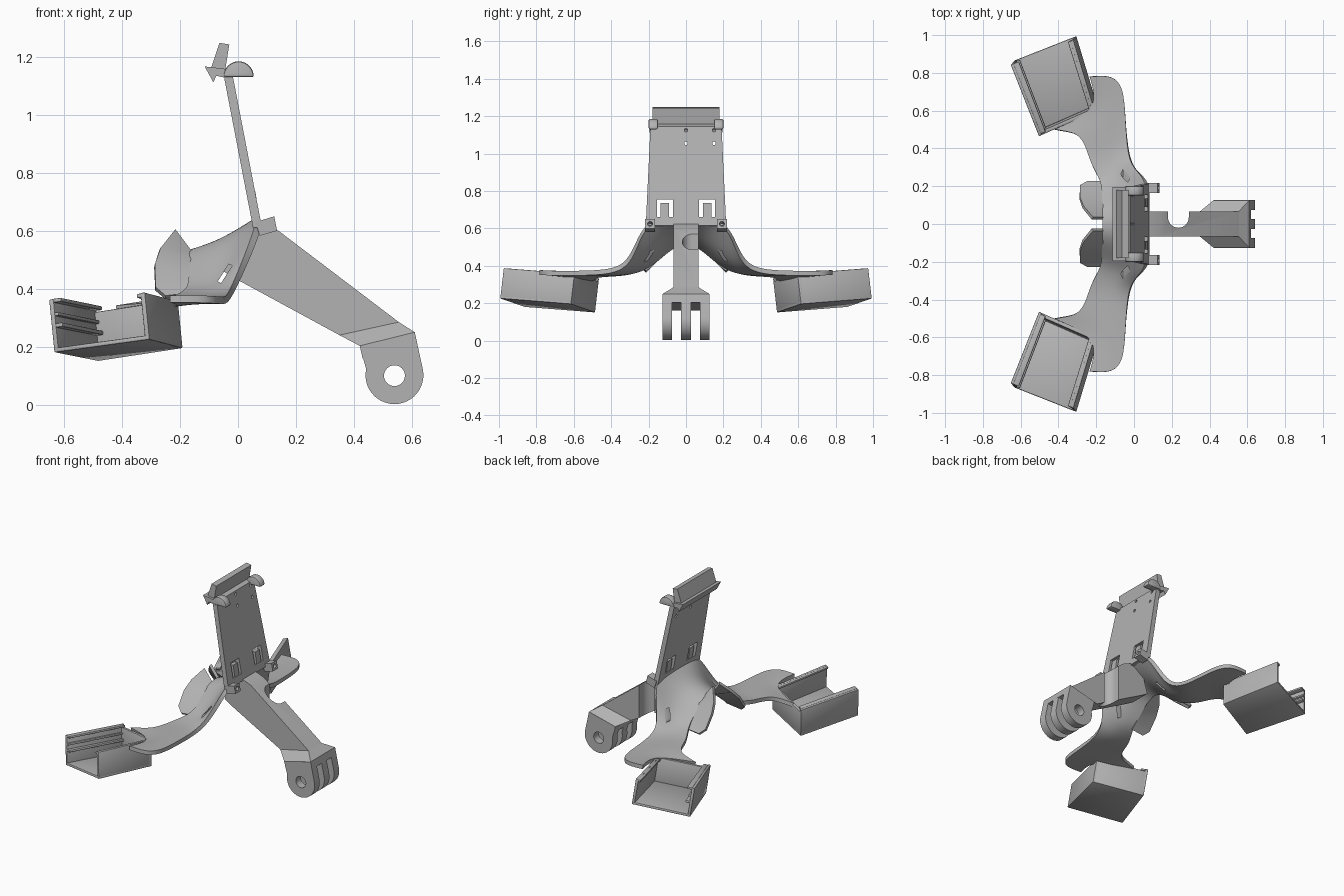
import bpy, bmesh, math
from mathutils import Vector, Matrix

old = bpy.data.objects.get("Cube")
if old:
    bpy.data.objects.remove(old)

grey = bpy.data.materials.new("plain_grey")
grey.use_nodes = True
grey.diffuse_color = (0.45, 0.45, 0.45, 1)
grey.node_tree.nodes["Principled BSDF"].inputs["Base Color"].default_value = (0.45, 0.45, 0.45, 1)


def make(name, bm):
    bmesh.ops.recalc_face_normals(bm, faces=bm.faces[:])
    mesh = bpy.data.meshes.new(name)
    bm.to_mesh(mesh)
    bm.free()
    mesh.materials.append(grey)
    ob = bpy.data.objects.new(name, mesh)
    bpy.context.collection.objects.link(ob)
    return ob


def mod(ob, kind, **settings):
    m = ob.modifiers.new(kind.title(), kind)
    for key, value in settings.items():
        setattr(m, key, value)


def mirror(ob):
    mod(ob, 'MIRROR', use_axis=(False, True, False))


def finish(ob, cutters=()):
    # Cut, bake the modifiers and shade
    for c in cutters:
        c.hide_render = True
        mod(ob, 'BOOLEAN', operation='DIFFERENCE', object=c, solver='EXACT')
    bpy.context.view_layer.update()
    dg = bpy.context.evaluated_depsgraph_get()
    mesh = bpy.data.meshes.new_from_object(ob.evaluated_get(dg))
    ob.modifiers.clear()
    ob.data = mesh
    for c in cutters:
        bpy.data.objects.remove(c)
    bpy.ops.object.select_all(action='DESELECT')
    ob.select_set(True)
    bpy.context.view_layer.objects.active = ob
    bpy.ops.object.shade_smooth_by_angle(angle=math.radians(30))


def loft(bm, a, b):
    # Closed solid between two matching outlines
    va = [bm.verts.new(p) for p in a]
    vb = [bm.verts.new(p) for p in b]
    bm.faces.new(va)
    bm.faces.new(vb)
    for i in range(len(va)):
        j = (i + 1) % len(va)
        bm.faces.new((va[i], va[j], vb[j], vb[i]))


def slab(bm, outline, y0, y1):
    # Side outline (x, z) extruded across y
    loft(bm, [(x, y0, z) for x, z in outline], [(x, y1, z) for x, z in outline])


def prism(name, outline, y0, y1):
    bm = bmesh.new()
    slab(bm, outline, y0, y1)
    return make(name, bm)


def cylinder(name, centre, radius, depth, axis):
    bm = bmesh.new()
    turn = Vector((0, 0, 1)).rotation_difference(Vector(axis)).to_matrix().to_4x4()
    bmesh.ops.create_cone(bm, cap_ends=True, segments=32, radius1=radius, radius2=radius,
                          depth=depth, matrix=Matrix.Translation(centre) @ turn)
    return make(name, bm)


def box(name, x0, x1, y0, y1, z0, z1):
    return prism(name, [(x0, z0), (x1, z0), (x1, z1), (x0, z1)], y0, y1)


# Support arm with a side notch
arm = prism("support_arm", [(-.05, .46), (0, .43), (.35, .24), (.555, .285), (.14, .60),
                            (.06, .63), (-.02, .56)], -.067, .067)
finish(arm, [cylinder("notch_round", (.235, .035, .5), .055, 1, (0, 0, 1)),
             box("notch_open", .18, .29, .036, .2, .1, .9)])

# Flared end of the arm and the solid root of the prongs
low, high = [(.35, .24), (.555, .285)], [(.42, .203), (.61, .25)]
bm = bmesh.new()


def bar(line, w):
    (x0, z0), (x1, z1) = line
    return [(x0, -w, z0), (x1, -w, z1), (x1, w, z1), (x0, w, z0)]


loft(bm, bar(low, .067), bar(high, .125))
slab(bm, [(.42, .203), (.61, .25), (.62, .205), (.43, .16)], -.125, .125)
finish(make("arm_flare", bm))

# Three hinge prongs with a through hole
arc = [(.54 + .1 * math.cos(t), .102 + .1 * math.sin(t))
       for t in [math.radians(12 - 204 * i / 24) for i in range(25)]]
bm = bmesh.new()
for y in (-.1, 0, .1):
    slab(bm, high + arc, y - .026, y + .026)
finish(make("hinge_prongs", bm), [cylinder("hinge_hole", (.54, 0, .1), .036, 1, (0, 1, 0))])

# Back plate with clip windows and pin holes
bm = bmesh.new()
loft(bm, [(.052, -.215, .61), (.082, -.215, .615), (.082, .215, .615), (.052, .215, .61)],
     [(-.05, -.19, 1.14), (-.02, -.19, 1.145), (-.02, .19, 1.145), (-.05, .19, 1.14)])
cuts = [box("window", -.2, .3, s * .112 - .042, s * .112 + .042, .66, .755) for s in (-1, 1)]
cuts += [cylinder("pin_hole", (0, y, z), .009, .5, (1, 0, 0))
         for y, z in ((0, 1.055), (.15, 1.055), (0, 1.125), (.15, 1.125))]
finish(make("back_plate", bm), cuts)

# Spring tabs inside the windows
tab = prism("window_tabs", [(.05, .64), (.075, .64), (.06, .735), (.035, .735)], .09, .135)
mirror(tab)
finish(tab)

# Bottom hooks
hook = prism("bottom_hooks", [(.06, .63), (.125, .65), (.135, .60), (.075, .583)], .165, .218)
mirror(hook)
finish(hook, [cylinder("hook_hole", (.1, s * .192, .617), .013, .3, (1, 0, .25)) for s in (-1, 1)])

# Top clip: ledge and raised lip
bm = bmesh.new()
slab(bm, [(-.115, 1.167), (-.085, 1.112), (-.075, 1.135), (-.03, 1.125), (-.02, 1.145),
          (-.05, 1.16)], -.195, .195)
slab(bm, [(-.095, 1.155), (-.045, 1.15), (-.03, 1.243), (-.064, 1.249)], -.18, .18)
finish(make("top_clip", bm))

# Rounded top hooks
dome = [(0.002 + .053 * math.cos(t), 1.13 + .055 * math.sin(t))
        for t in [math.pi * i / 14 for i in range(15)]]
top_hook = prism("top_hooks", dome, .15, .2)
mirror(top_hook)
mod(top_hook, 'BEVEL', width=.008, segments=2)
finish(top_hook)


def sheet(name, rows, thick, level):
    bm = bmesh.new()
    grid = [[bm.verts.new(p) for p in row] for row in rows]
    for r, s in zip(grid, grid[1:]):
        for i in range(len(r) - 1):
            bm.faces.new((r[i], r[i + 1], s[i + 1], s[i]))
    ob = make(name, bm)
    mirror(ob)
    if level:
        mod(ob, 'SUBSURF', levels=level, boundary_smooth='PRESERVE_CORNERS')
    mod(ob, 'SOLIDIFY', thickness=thick, offset=0)
    return ob


# Arched saddle that sweeps down into both side arms
saddle = sheet("saddle_and_side_arms", [
    [(.06, 0, .63), (-.06, 0, .565), (-.16, 0, .53)],
    [(.06, .12, .63), (-.05, .09, .54), (-.165, .07, .51)],
    [(.077, .22, .625), (-.03, .18, .47), (-.165, .15, .44)],
    [(.02, .275, .48), (-.07, .25, .39), (-.17, .22, .385)],
    [(-.03, .34, .37), (-.12, .34, .36), (-.23, .32, .36)],
    [(-.045, .55, .36), (-.15, .43, .36), (-.25, .40, .355)],
    [(-.055, .73, .36), (-.16, .51, .36), (-.29, .475, .35)],
    [(-.12, .79, .365), (-.165, .56, .355), (-.36, .49, .34)],
    [(-.235, .78, .365), (-.18, .605, .35), (-.42, .50, .33)]], .025, 3)
slots = []
for s in (-1, 1):
    slots.append(prism("slot", [(-.07, .425), (-.058, .42), (-.02, .48), (-.032, .485)],
                       s * .1, s * .4))
finish(saddle, slots)

# Flared petals on the open edge of the saddle
finish(sheet("saddle_petals", [
    [(-.16, .03, .52), (-.22, .03, .60)],
    [(-.16, .09, .495), (-.27, .09, .535)],
    [(-.16, .155, .435), (-.288, .14, .48)],
    [(-.16, .19, .40), (-.285, .20, .40)],
    [(-.165, .22, .38), (-.25, .22, .37)]], .018, 0))

# Side trays: floor, two side walls, inner end wall and grip rails
origin, across, along = Vector((-.485, .485, .15)), Vector((.295, .13, .045)), Vector((-.15, .38, .03))
up = across.cross(along).normalized()


def tray_point(u, v, h):
    return origin + u * across + v * along + u * v * Vector((.035, 0, 0)) + h * up


bm = bmesh.new()
for u0, u1, v0, v1, h0, h1 in [
        (0, 1, 0, 1, 0, .016),
        (0, .05, 0, 1, 0, .185),
        (.95, 1, 0, 1, 0, .165),
        (0, 1, 0, .05, 0, .168),
        (.04, .12, .02, 1, .085, .1),
        (.04, .09, .02, 1, .125, .138),
        (.04, .13, .02, 1, .172, .186),
        (.91, .97, .02, 1, .148, .163)]:
    ends = [[tray_point(u, v, h) for u, h in ((u0, h0), (u1, h0), (u1, h1), (u0, h1))]
            for v in (v0, v1)]
    loft(bm, *ends)
trays = make("side_trays", bm)
mirror(trays)
mod(trays, 'BEVEL', width=.005, segments=2)
finish(trays)
